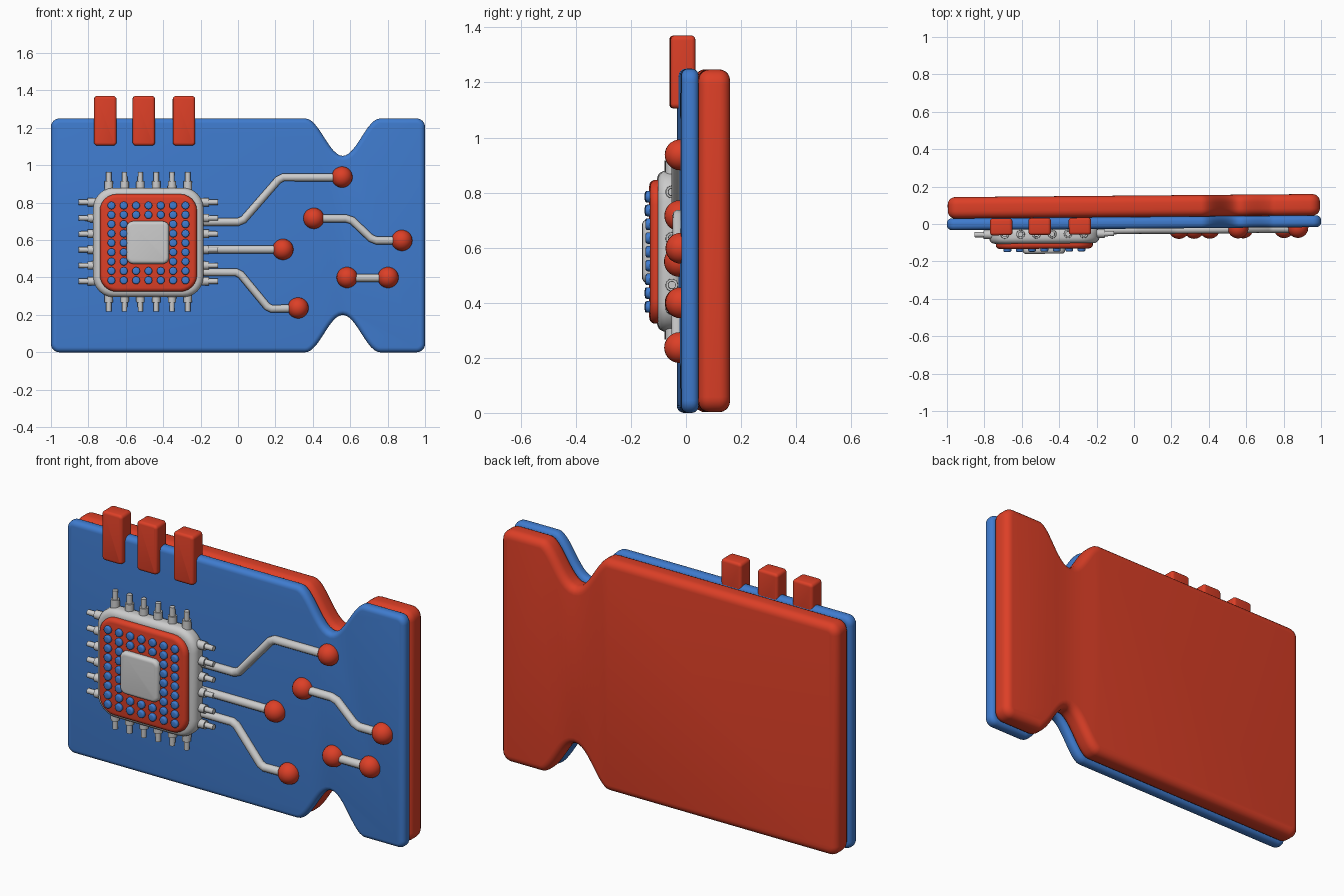
import bpy, bmesh, math
from mathutils import Vector, Matrix

if "Cube" in bpy.data.objects:
    bpy.data.objects.remove(bpy.data.objects["Cube"])

def material(name, rgb):
    m = bpy.data.materials.new(name)
    m.diffuse_color = (*rgb, 1)
    m.use_nodes = True
    m.node_tree.nodes["Principled BSDF"].inputs["Base Color"].default_value = m.diffuse_color
    return m

RED = material("red", (0.72, 0.05, 0.02))
BLUE = material("blue", (0.05, 0.2, 0.62))
TILT = 0.0085   # the whole model is turned very slightly about z

def finish(name, bm, mat=None):
    bmesh.ops.recalc_face_normals(bm, faces=bm.faces)
    me = bpy.data.meshes.new(name)
    bm.to_mesh(me)
    bm.free()
    ob = bpy.data.objects.new(name, me)
    bpy.context.collection.objects.link(ob)
    if mat:
        me.materials.append(mat)
    ob.rotation_euler.z = TILT
    return ob

def arc(cx, cz, r, a0, n=6):
    return [(cx + r * math.cos(math.radians(a0 + 90 * i / n)),
             cz + r * math.sin(math.radians(a0 + 90 * i / n))) for i in range(n + 1)]

def rounded_rect(cx, cz, w, h, r):
    x, z = w / 2 - r, h / 2 - r
    return (arc(cx + x, cz + z, r, 0) + arc(cx - x, cz + z, r, 90)
            + arc(cx - x, cz - z, r, 180) + arc(cx + x, cz - z, r, 270))

def circle(cx, cz, r, n=12):
    return [(cx + r * math.cos(math.tau * i / n), cz + r * math.sin(math.tau * i / n)) for i in range(n)]

def add_slab(bm, outline, y0, y1, bevel, steps=5):
    """Extrude an anticlockwise x/z outline along y with rounded rims."""
    pts = [Vector(p) for p in outline]
    n = len(pts)
    normals = []
    for i in range(n):
        a = (pts[i] - pts[i - 1]).normalized()
        b = (pts[(i + 1) % n] - pts[i]).normalized()
        t = (a + b).normalized()
        normals.append(Vector((t.y, -t.x)))
    ang = [math.pi / 2 * k / steps for k in range(steps + 1)]
    prof = [(bevel * (1 - math.sin(a)), y0 + bevel * (1 - math.cos(a))) for a in ang]
    prof += [(d, y0 + y1 - y) for d, y in reversed(prof)]
    rings = []
    for d, y in prof:
        rings.append([bm.verts.new((p.x - q.x * d, y, p.y - q.y * d)) for p, q in zip(pts, normals)])
    for r, s in zip(rings, rings[1:]):
        for i in range(n):
            j = (i + 1) % n
            bm.faces.new((r[i], r[j], s[j], s[i]))
    bm.faces.new(rings[0])
    bm.faces.new(rings[-1])

def slab(name, outlines, y0, y1, bevel, mat=None, steps=5):
    bm = bmesh.new()
    for o in outlines:
        add_slab(bm, o, y0, y1, bevel, steps)
    return finish(name, bm, mat)

# Board outline with a smooth notch in the top and bottom edges
def board(w, h, r):
    x, z = w / 2 - r, h / 2 - r
    zc = 0.625
    notch = [(0.56 + 0.2 * t / 12, 0.2 * (0.5 + 0.5 * math.cos(math.pi * t / 12))) for t in range(-12, 13)]
    top = [(px, zc + h / 2 - d) for px, d in reversed(notch)]
    bottom = [(px, zc - h / 2 + d) for px, d in notch]
    return (arc(x, zc + z, r, 0) + top + arc(-x, zc + z, r, 90)
            + arc(-x, zc - z, r, 180) + bottom + arc(x, zc - z, r, 270))

slab("board_front", [board(2.0, 1.25, 0.045)], -0.025, 0.038, 0.026, BLUE)
slab("board_back", [board(1.99, 1.245, 0.055)], 0.037, 0.152, 0.04, RED)

# Edge contacts along the top
slab("edge_contacts", [rounded_rect(x, 1.238, 0.12, 0.265, 0.018) for x in (-0.71, -0.504, -0.289)],
     -0.054, 0.036, 0.014, RED, 3)

# Chip stack
CX, CZ = -0.48, 0.587
slab("chip_body", [rounded_rect(CX, CZ, 0.59, 0.585, 0.11)], -0.1, -0.015, 0.032)
slab("chip_plate", [rounded_rect(CX, CZ - 0.002, 0.52, 0.522, 0.09)], -0.128, -0.08, 0.022, RED)
slab("chip_core", [rounded_rect(CX - 0.003, CZ, 0.228, 0.228, 0.035)], -0.155, -0.11, 0.018)
dots = [circle(CX + (c - 3) * 0.066, CZ - 0.002 + (r - 4) * 0.05, 0.021)
        for c in range(7) for r in range(9) if not (1 < c < 5 and 1 < r < 7)]
slab("chip_dots", dots, -0.144, -0.115, 0.008, BLUE, 3)

# Stepped pins on all four sides of the chip
bm = bmesh.new()
for side in range(4):
    turn = Matrix.Translation((CX, -0.05, CZ + 0.004)) @ Matrix.Rotation(side * math.pi / 2, 4, 'Y')
    for i in range(6):
        for r, a, b in ((0.024, 0.25, 0.325), (0.015, 0.3, 0.372)):
            bmesh.ops.create_cone(bm, cap_ends=True, segments=16, radius1=r, radius2=r * 0.92, depth=b - a,
                                  matrix=turn @ Matrix.Translation(((i - 2.5) * 0.0845, 0, (a + b) / 2)))
finish("chip_pins", bm)

# Circuit traces
paths = [
    [(-0.22, 0.697), (0.0, 0.697), (0.03, 0.71), (0.215, 0.922), (0.24, 0.935), (0.555, 0.935)],
    [(-0.22, 0.55), (0.24, 0.55)],
    [(-0.22, 0.428), (-0.01, 0.428), (0.015, 0.415), (0.155, 0.245), (0.18, 0.233), (0.321, 0.235)],
    [(0.405, 0.716), (0.575, 0.716), (0.61, 0.705), (0.71, 0.61), (0.74, 0.598), (0.876, 0.598)],
    [(0.583, 0.398), (0.8, 0.398)],
]
cu = bpy.data.curves.new("traces", 'CURVE')
cu.dimensions = '3D'
cu.bevel_depth = 0.022
cu.bevel_resolution = 3
cu.use_fill_caps = True
for path in paths:
    sp = cu.splines.new('POLY')
    sp.points.add(len(path) - 1)
    for p, (x, z) in zip(sp.points, path):
        p.co = (x, -0.032, z, 1)
traces = bpy.data.objects.new("traces", cu)
bpy.context.collection.objects.link(traces)
traces.rotation_euler.z = TILT
bpy.context.view_layer.objects.active = traces
traces.select_set(True)
bpy.ops.object.convert(target='MESH')

# Ball terminals at the trace ends
bm = bmesh.new()
for x, z in [(0.556, 0.937), (0.24, 0.55), (0.321, 0.237), (0.405, 0.716),
             (0.876, 0.598), (0.583, 0.4), (0.802, 0.4)]:
    bmesh.ops.create_uvsphere(bm, u_segments=24, v_segments=14, radius=0.056,
                              matrix=Matrix.Translation((x, -0.026, z)))
finish("ball_terminals", bm, RED)

# Smooth shading that keeps hard edges
bpy.ops.object.select_all(action='SELECT')
bpy.ops.object.shade_smooth_by_angle(angle=math.radians(40))
